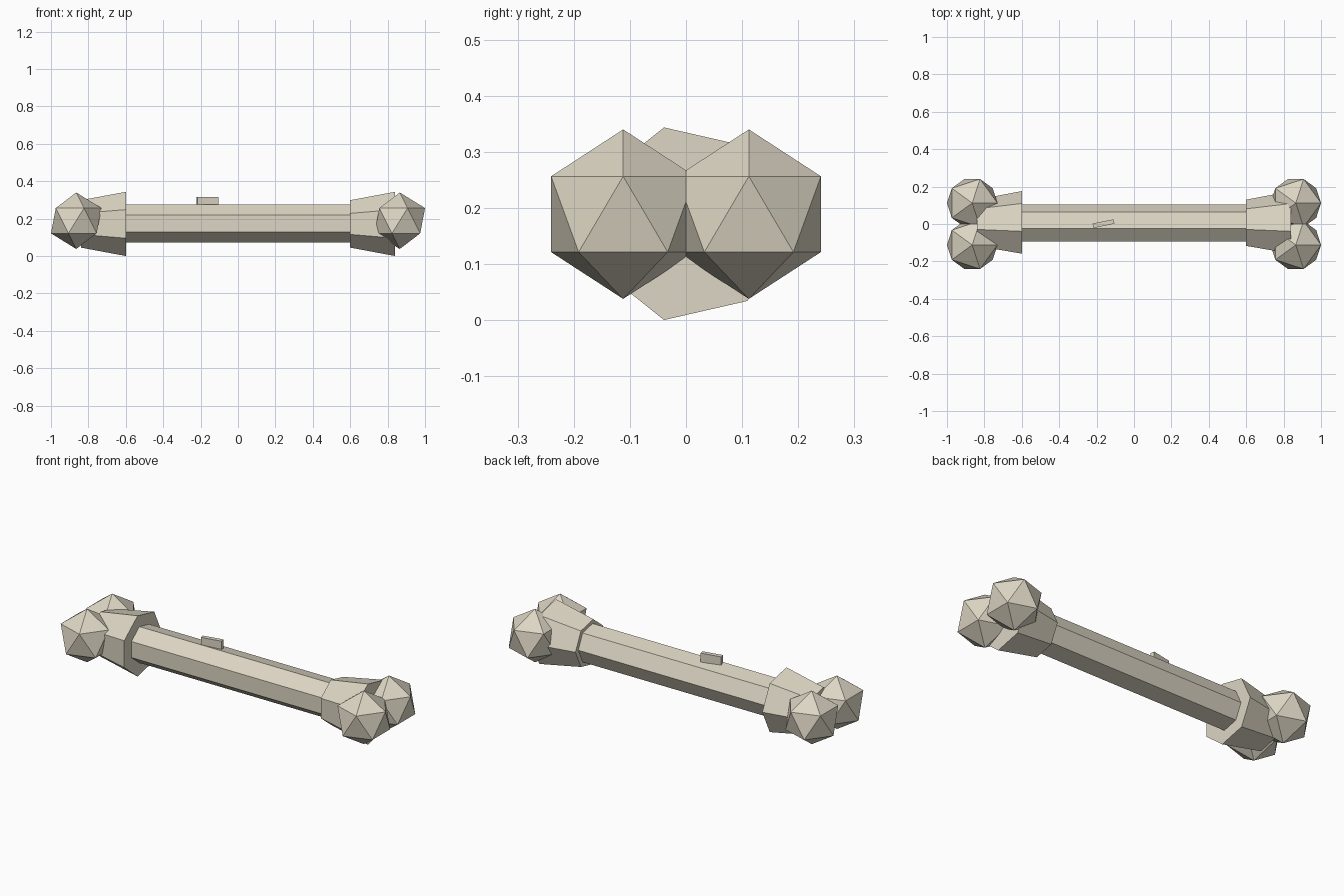
import bpy, bmesh
from math import pi
from mathutils import Matrix, Vector

if "Cube" in bpy.data.objects:
    bpy.data.objects.remove(bpy.data.objects["Cube"])


def finish(name, bm):
    mesh = bpy.data.meshes.new(name)
    bm.to_mesh(mesh)
    bm.free()
    ob = bpy.data.objects.new(name, mesh)
    bpy.context.collection.objects.link(ob)
    return ob


# Seven-sided tube along x, with one corner pointing to +y
def tube(name, x0, x1, r0, r1, z=0.172):
    bm = bmesh.new()
    m = Matrix.Translation(((x0 + x1) / 2, 0, z)) @ Matrix.Rotation(pi / 2, 4, 'Y')
    bmesh.ops.create_cone(bm, cap_ends=True, segments=7, radius1=r0, radius2=r1,
                          depth=x1 - x0, matrix=m)
    return finish(name, bm)


# Shaft and the two flared necks (both widen toward +x)
tube("shaft", -0.62, 0.62, 0.105, 0.105, 0.174)
for side, x in (("left", -0.72), ("right", 0.72)):
    tube(side + "_neck", x - 0.12, x + 0.12, 0.13, 0.176)

# Paired knuckles at each end
for side, x in (("left", -0.865), ("right", 0.865)):
    for place, y in (("front", -0.112), ("back", 0.112)):
        bm = bmesh.new()
        bmesh.ops.create_icosphere(bm, subdivisions=1, radius=0.151,
                                   matrix=Matrix.Translation((x, y, 0.189)))
        finish(f"{side}_{place}_knuckle", bm)

# Small raised chip on top of the shaft
bm = bmesh.new()
bmesh.ops.create_cube(bm, size=1, matrix=Matrix.Translation((-0.163, 0.002, 0.292))
                      @ Matrix.Rotation(0.2, 4, 'Z')
                      @ Matrix.Diagonal(Vector((0.115, 0.024, 0.05, 1))))
finish("chip", bm)

# Bone colour
mat = bpy.data.materials.new("bone")
mat.diffuse_color = (0.72, 0.67, 0.55, 1)
mat.use_nodes = True
mat.node_tree.nodes["Principled BSDF"].inputs["Base Color"].default_value = mat.diffuse_color
for ob in bpy.data.objects:
    ob.data.materials.append(mat)
